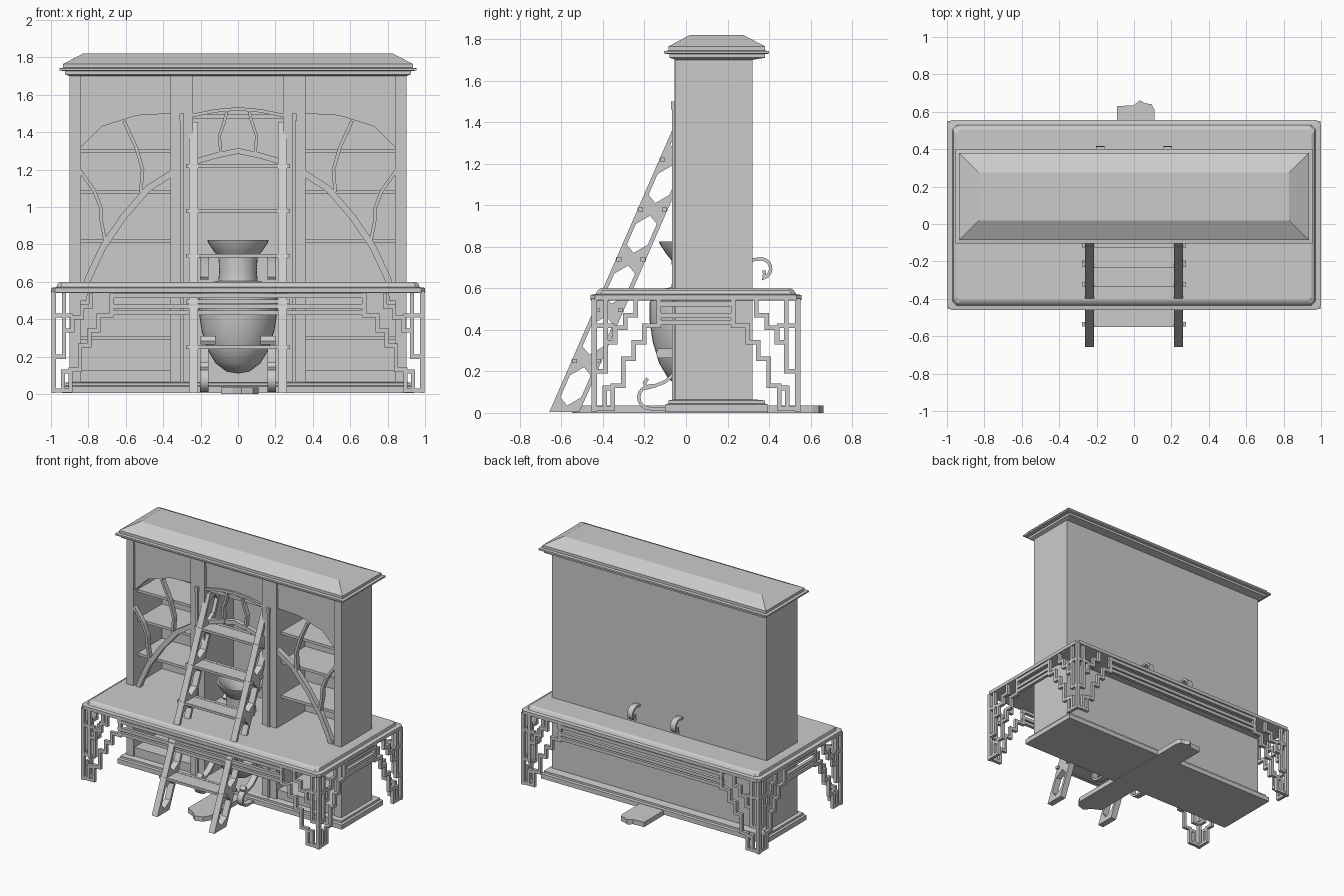
import bpy, bmesh
from math import sin, cos, pi
from mathutils import Vector


def finish(name, bm):
    bmesh.ops.recalc_face_normals(bm, faces=bm.faces)
    me = bpy.data.meshes.new(name)
    bm.to_mesh(me)
    bm.free()
    ob = bpy.data.objects.new(name, me)
    bpy.context.collection.objects.link(ob)
    return ob


def add_box(bm, x0, x1, y0, y1, z0, z1):
    r = bmesh.ops.create_cube(bm, size=1)
    for v in r['verts']:
        v.co = ((x0 + x1) / 2 + v.co.x * (x1 - x0), (y0 + y1) / 2 + v.co.y * (y1 - y0),
                (z0 + z1) / 2 + v.co.z * (z1 - z0))


def boxes(name, items):
    bm = bmesh.new()
    for b in items:
        add_box(bm, *b)
    return finish(name, bm)


def place(plane, p, d):
    # plane 'x': profile is (y, z); plane 'y': profile is (x, z); plane 'z': (x, y)
    return {'x': (d, p[0], p[1]), 'y': (p[0], d, p[1]), 'z': (p[0], p[1], d)}[plane]


def add_prism(bm, plane, pts, d0, d1):
    a = [bm.verts.new(place(plane, p, d0)) for p in pts]
    b = [bm.verts.new(place(plane, p, d1)) for p in pts]
    bm.faces.new(a)
    bm.faces.new(b[::-1])
    n = len(pts)
    for i in range(n):
        bm.faces.new((a[i], a[(i + 1) % n], b[(i + 1) % n], b[i]))


def add_ribbon(bm, plane, pts, w, d0, d1):
    # mitred strip of width w along a path, given thickness d0..d1
    P = [Vector(p) for p in pts]
    rings = []
    for i, p in enumerate(P):
        t0 = (p - P[i - 1]).normalized() if i else (P[1] - p).normalized()
        t1 = (P[i + 1] - p).normalized() if i < len(P) - 1 else t0
        n0, n1 = Vector((-t0.y, t0.x)), Vector((-t1.y, t1.x))
        m = (n0 + n1).normalized()
        m = m * (w / 2 / max(0.5, m.dot(n0)))
        rings.append([bm.verts.new(place(plane, q, d)) for q, d in
                      ((p + m, d0), (p - m, d0), (p - m, d1), (p + m, d1))])
    bm.faces.new(rings[0])
    bm.faces.new(rings[-1][::-1])
    for a, b in zip(rings, rings[1:]):
        for k in range(4):
            bm.faces.new((a[k], a[(k + 1) % 4], b[(k + 1) % 4], b[k]))


def stacked(name, layers, c=0.0):
    # loft of rectangles (half x, y0, y1, z), optional corner chamfer c
    bm = bmesh.new()
    rings = []
    for h, y0, y1, z in layers:
        pts = [(-h, y0), (h, y0), (h, y1), (-h, y1)]
        if c:
            pts = [(-h, y0 + c), (-h + c, y0), (h - c, y0), (h, y0 + c),
                   (h, y1 - c), (h - c, y1), (-h + c, y1), (-h, y1 - c)]
        rings.append([bm.verts.new((*p, z)) for p in pts])
    bm.faces.new(rings[0])
    bm.faces.new(rings[-1])
    n = len(rings[0])
    for a, b in zip(rings, rings[1:]):
        for i in range(n):
            bm.faces.new((a[i], a[(i + 1) % n], b[(i + 1) % n], b[i]))
    return finish(name, bm)


# Cabinet carcass: back, sides, dividers, floor and ceiling
parts = [(-0.9, 0.9, 0.29, 0.32, 0.03, 1.71), (-0.84, 0.84, -0.04, 0.29, 1.66, 1.71),
         (-0.84, 0.84, -0.04, 0.29, 0.03, 0.06)]
for s in (-1, 1):
    for x0, x1, y0, z1 in ((0.84, 0.9, -0.05, 1.71), (0.24, 0.36, -0.055, 1.71)):
        a, b = sorted((s * x0, s * x1))
        parts.append((a, b, y0, 0.29, 0.03, z1))
    a, b = sorted((s * 0.36, s * 0.84))
    parts.append((a, b, -0.04, 0.29, 0.06, 0.13))
boxes("cabinet_carcass", parts)

# Shelves in the two side bays
sh = []
for s in (-1, 1):
    a, b = sorted((s * 0.36, s * 0.84))
    sh += [(a, b, 0.0, 0.29, z - 0.01, z + 0.01) for z in (0.3, 0.82, 1.08, 1.3)]
boxes("shelves", sh)

# Plinth and hipped cornice
stacked("plinth", [(0.94, -0.1, 0.395, 0.005), (0.94, -0.1, 0.395, 0.04), (0.925, -0.085, 0.38, 0.045),
                   (0.925, -0.085, 0.38, 0.06), (0.9, -0.055, 0.33, 0.065)])
stacked("cornice", [(0.9, -0.05, 0.32, 1.70), (0.925, -0.08, 0.38, 1.71), (0.925, -0.08, 0.38, 1.727),
                    (0.955, -0.105, 0.4, 1.73), (0.955, -0.105, 0.4, 1.742), (0.935, -0.085, 0.38, 1.745),
                    (0.935, -0.085, 0.38, 1.765), (0.83, 0.02, 0.275, 1.82)])

# Arched header panels and branching tracery
bm = bmesh.new()
for s in (-1, 1):
    arch = [(0.36, 1.5), (0.54, 1.49), (0.73, 1.43), (0.84, 1.32), (0.84, 1.7), (0.36, 1.7)]
    add_prism(bm, 'y', [(s * x, z) for x, z in arch], -0.035, -0.005)
add_prism(bm, 'y', [(-0.24, 1.49), (-0.12, 1.515), (0, 1.525), (0.12, 1.515), (0.24, 1.49),
                    (0.24, 1.7), (-0.24, 1.7)], -0.035, -0.005)
finish("arched_headers", bm)

bm = bmesh.new()
for s in (-1, 1):
    for path, w in (([(0.29, 1.22), (0.37, 1.17), (0.48, 1.1), (0.61, 0.95), (0.72, 0.79), (0.8, 0.62), (0.83, 0.5)], 0.035),
                    ([(0.61, 1.46), (0.545, 1.32), (0.51, 1.2), (0.52, 1.08)], 0.018),
                    ([(0.85, 1.2), (0.77, 1.09), (0.735, 1.0), (0.73, 0.92), (0.71, 0.82)], 0.018),
                    ([(0.06, 1.51), (0.075, 1.45), (0.1, 1.38), (0.09, 1.27)], 0.016)):
        add_ribbon(bm, 'y', [(s * x, z) for x, z in path], w, -0.048, -0.012)
add_ribbon(bm, 'y', [(-0.24, 1.24), (-0.12, 1.275), (0, 1.3), (0.12, 1.275), (0.24, 1.24)], 0.03, -0.045, -0.01)
add_ribbon(bm, 'y', [(-0.24, 1.49), (-0.12, 1.515), (0, 1.525), (0.12, 1.515), (0.24, 1.49)], 0.018, -0.05, -0.01)
finish("branch_tracery", bm)

# Table ledge around the cabinet
stacked("table_ledge", [(0.985, -0.445, 0.54, 0.54), (1.0, -0.46, 0.555, 0.543), (1.0, -0.46, 0.555, 0.568),
                        (0.97, -0.435, 0.53, 0.572), (0.965, -0.425, 0.52, 0.59), (0.95, -0.41, 0.505, 0.6)], 0.022)

# Stepped fretwork brackets and rails under the ledge
outer = [(0, 0.02), (0.09, 0.02), (0.09, 0.13), (0.14, 0.13), (0.14, 0.26), (0.19, 0.26),
         (0.19, 0.34), (0.24, 0.34), (0.24, 0.42), (0.31, 0.42), (0.31, 0.545)]
inner = [(0, 0.2), (0.055, 0.2), (0.055, 0.34), (0.1, 0.34), (0.1, 0.41), (0.15, 0.41),
         (0.15, 0.47), (0.2, 0.47), (0.2, 0.545)]
extra = [[(0.05, 0.02), (0.05, 0.12), (0.09, 0.12)], [(0.055, 0.34), (0.055, 0.545)], [(0.0, 0.42), (0.1, 0.42)]]
bm = bmesh.new()
X, Y, C = 0.985, 0.49, 0.048
for s in (-1, 1):
    for t in (-1, 1):
        for path in [outer, inner] + extra:
            yw, xw = C + t * Y, s * X
            add_ribbon(bm, 'y', [(s * (X - u), z) for u, z in path], 0.022, yw - 0.012, yw + 0.012)
            add_ribbon(bm, 'x', [(C + t * (Y - u), z) for u, z in path], 0.022, xw - 0.012, xw + 0.012)
        add_box(bm, s * X - 0.013, s * X + 0.013, C + t * Y - 0.013, C + t * Y + 0.013, 0.005, 0.55)
    for z in (0.435, 0.47, 0.525):
        add_box(bm, s * X - 0.012, s * X + 0.012, C - 0.19, C + 0.19, z - 0.012, z + 0.012)
        add_box(bm, -0.69, 0.69, C + s * Y - 0.012, C + s * Y + 0.012, z - 0.012, z + 0.012)
finish("fretwork_apron", bm)

# Leaning ladder with hexagonal cut-outs
W = 0.145
lean = lambda u, z: (-0.66 + z / 2.295 + u, z)
levels = [0.005, 0.25, 0.495, 0.74, 0.98, 1.22, 1.455]
bm = bmesh.new()
for s in (-1, 1):
    for lo, hi in zip(levels, levels[1:]):
        for side in (0, W):
            e = 0.022 if side == 0 else W - 0.022
            m = W / 2
            half = [(side, lo), (m, lo), (m, lo + 0.03), (e, lo + 0.07), (e, hi - 0.07),
                    (m, hi - 0.03), (m, hi), (side, hi)]
            add_prism(bm, 'x', [lean(*p) for p in half], s * 0.215, s * 0.262)
finish("ladder_rails", bm)
bm = bmesh.new()
for z in levels[1:-1]:
    y = lean(0, z)[0]
    add_box(bm, -0.22, 0.22, y, y + W, z - 0.008, z + 0.008)
    for yp in (y + 0.015, y + W - 0.015):
        add_box(bm, -0.278, 0.278, yp - 0.012, yp + 0.012, z - 0.01, z + 0.01)
add_box(bm, -0.24, 0.24, -0.03, 0.0, 1.47, 1.495)
finish("ladder_treads", bm)

# Slim guide rods on the pillars
bm = bmesh.new()
for s in (-1, 1):
    add_box(bm, s * 0.3 - 0.008, s * 0.3 + 0.008, -0.068, -0.05, 0.06, 1.48)
    add_box(bm, s * 0.3 - 0.012, s * 0.3 + 0.012, -0.072, -0.05, 1.46, 1.5)
finish("guide_rods", bm)

# Turned urn
prof = [(0, 0.11), (0.06, 0.12), (0.12, 0.165), (0.165, 0.24), (0.195, 0.34), (0.21, 0.44), (0.21, 0.53),
        (0.19, 0.59), (0.105, 0.605), (0.1, 0.66), (0.105, 0.735), (0.13, 0.765), (0.16, 0.81), (0.165, 0.825),
        (0.15, 0.825), (0.1, 0.765), (0.085, 0.7), (0.085, 0.62), (0, 0.62)]
bm = bmesh.new()
vs = [bm.verts.new((r, 0.035, z)) for r, z in prof]
es = [bm.edges.new(p) for p in zip(vs, vs[1:])]
bmesh.ops.spin(bm, geom=vs + es, cent=(0, 0.035, 0), axis=(0, 0, 1), angle=2 * pi, steps=32)
bmesh.ops.remove_doubles(bm, verts=bm.verts, dist=0.0005)
urn = finish("urn", bm)

# Scroll feet, rear hooks and the clamp holding the urn
bm = bmesh.new()
foot = [(0.0, 0.24), (-0.05, 0.195), (-0.1, 0.15), (-0.15, 0.13)]
foot += [(-0.17 + 0.058 * cos(a), 0.075 + 0.055 * sin(a)) for a in [pi * (0.5 + k / 8) for k in range(9)]]
foot += [(-0.1, 0.018), (-0.05, 0.02)]
hook = [(0.1, 0.62), (0.2, 0.69), (0.3, 0.735)]
hook += [(0.36 + 0.048 * cos(a), 0.695 + 0.047 * sin(a)) for a in [pi * (0.6 - k / 8) for k in range(9)]]
hook += [(0.378, 0.665), (0.377, 0.685)]
for s in (-1, 1):
    for path in (foot, hook, [(-0.15, 0.13), (-0.19, 0.12), (-0.2, 0.145), (-0.185, 0.165)]):
        add_ribbon(bm, 'x', path, 0.016, s * 0.18 - 0.022, s * 0.18 + 0.022)
    add_prism(bm, 'x', [(-0.145, 0.285), (-0.135, 0.265), (-0.07, 0.265), (-0.06, 0.285), (-0.07, 0.31), (-0.135, 0.31)],
              s * 0.12, s * 0.2)
scrolls = finish("scroll_supports", bm)

# Broken plank running under the cabinet
bm = bmesh.new()
add_prism(bm, 'z', [(-0.09, -0.47), (-0.03, -0.5), (0.02, -0.55), (0.08, -0.53), (0.11, -0.48), (0.11, 0.61), (0.095, 0.64),
                    (0.06, 0.645), (0.03, 0.662), (0.0, 0.635), (-0.09, 0.63)], 0.0, 0.036)
finish("floor_plank", bm)

# Smooth shading on rounded parts
for ob in (urn, scrolls):
    bpy.ops.object.select_all(action='DESELECT')
    ob.select_set(True)
    bpy.context.view_layer.objects.active = ob
    bpy.ops.object.shade_smooth_by_angle(angle=0.6)
